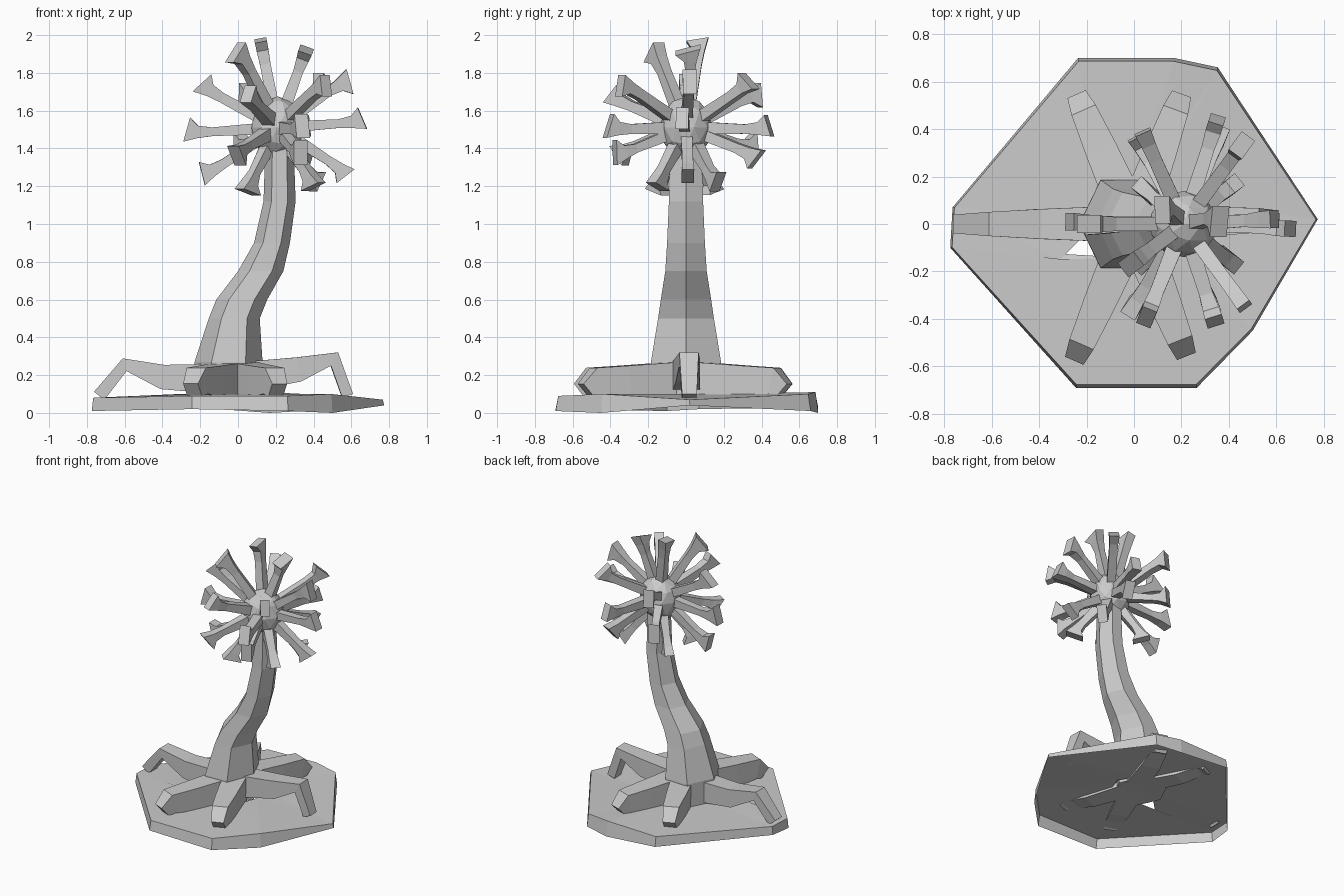
import bpy, bmesh, math, random
from mathutils import Vector

if "Cube" in bpy.data.objects:
    bpy.data.objects.remove(bpy.data.objects["Cube"])

random.seed(4)


def finish(name, bm):
    bmesh.ops.recalc_face_normals(bm, faces=bm.faces)
    me = bpy.data.meshes.new(name)
    bm.to_mesh(me)
    bm.free()
    ob = bpy.data.objects.new(name, me)
    bpy.context.collection.objects.link(ob)
    return ob


def loft(name, sections, sides, turn=0.0):
    """Skin rings given as (centre, axis_u, axis_v); axes carry the radii."""
    bm = bmesh.new()
    rings = []
    for c, u, v in sections:
        ring = []
        for i in range(sides):
            a = turn + 2 * math.pi * i / sides
            ring.append(bm.verts.new(Vector(c) + u * math.cos(a) + v * math.sin(a)))
        rings.append(ring)
    for r0, r1 in zip(rings, rings[1:]):
        for i in range(sides):
            j = (i + 1) % sides
            bm.faces.new((r0[i], r0[j], r1[j], r1[i]))
    bm.faces.new(rings[0])
    bm.faces.new(rings[-1])
    return finish(name, bm)


X, Y, Z = Vector((1, 0, 0)), Vector((0, 1, 0)), Vector((0, 0, 1))

# ground slab: faceted open shell with a gap beside the trunk
rim = [(0.79, 0.02), (0.36, 0.66), (0.17, 0.70), (-0.24, 0.70), (-0.78, 0.07),
       (-0.79, -0.10), (-0.25, -0.69), (0.27, -0.69), (0.51, -0.45)]
top_z = [0.07, 0.10, 0.11, 0.10, 0.08, 0.08, 0.09, 0.09, 0.10]
low_z = [0.04, 0.01, 0.0, 0.03, 0.02, 0.01, 0.02, 0.01, 0.0]
bm = bmesh.new()
low = [bm.verts.new((x * 0.98, y, z)) for (x, y), z in zip(rim, low_z)]
top = [bm.verts.new((x * 0.97, y * 0.98, z)) for (x, y), z in zip(rim, top_z)]
inner = []
for i, (x, y) in enumerate(rim):
    p = Vector((x, y)).normalized() * 0.15
    if i == 5:
        p = Vector((-0.31, -0.15))
    inner.append(bm.verts.new((p.x, p.y, 0.10)))
for i in range(9):
    j = (i + 1) % 9
    bm.faces.new((low[i], low[j], top[j], top[i]))
    bm.faces.new((top[i], top[j], inner[j]))
    bm.faces.new((top[i], inner[j], inner[i]))
finish("ground_slab", bm)

# trunk: leaning six-sided loft (centre x, z, half width x, half depth y)
trunk = [(-0.05, 0.09, 0.18, 0.20), (-0.05, 0.27, 0.18, 0.195), (-0.02, 0.50, 0.135, 0.155),
         (0.02, 0.60, 0.135, 0.14), (0.12, 0.75, 0.12, 0.115), (0.18, 0.90, 0.095, 0.105),
         (0.22, 1.12, 0.085, 0.095), (0.22, 1.42, 0.075, 0.085)]
loft("trunk", [((x, 0, z), X * a, Y * b * 1.1) for x, z, a, b in trunk], 6)


# roots: square-section limbs that run out and bend down (distance, height, half height)
def root(name, angle, path, half_w=0.06):
    d = Vector((math.cos(angle), math.sin(angle), 0))
    side = Vector((-d.y, d.x, 0))
    secs = []
    for k, (r, z, h) in enumerate(path):
        q0, q1 = path[max(k - 1, 0)], path[min(k + 1, len(path) - 1)]
        t = (d * (q1[0] - q0[0]) + Z * (q1[1] - q0[1])).normalized()
        w = half_w * (1.25 - 0.2 * k)
        n = t.cross(side)
        if n.z < 0:
            n = -n
        secs.append((d * r + Z * z, side * w * 1.414, n * h * 1.414))
    loft(name, secs, 4, math.pi / 4)


root("root_left", math.pi, [(0.10, 0.18, .08), (0.40, 0.19, .065), (0.60, 0.255, .035), (0.735, 0.09, .035)])
root("root_right", 0.03, [(0.03, 0.19, .08), (0.32, 0.23, .065), (0.51, 0.285, .04), (0.58, 0.09, .03)])
for name, x, y in [("root_front_left", -0.24, -0.55), ("root_front_right", 0.21, -0.53),
                   ("root_back_left", -0.23, 0.52), ("root_back_right", 0.19, 0.52)]:
    length = math.hypot(x, y)
    root(name, math.atan2(y, x), [(0.05, 0.18, .09), (length * 0.6, 0.165, .085),
                                  (length * 0.9, 0.17, .07), (length, 0.12, .045)], 0.065)

# crown core: faceted ball
core_c = Vector((0.21, 0, 1.51))
bm = bmesh.new()
bmesh.ops.create_icosphere(bm, subdivisions=2, radius=1)
for v in bm.verts:
    v.co = core_c + Vector((v.co.x * 0.145, v.co.y * 0.14, v.co.z * 0.165))
finish("crown_core", bm)


# crown branches: tapered four-sided limbs with flared, tilted heads
def branch(name, tip):
    tip = Vector(tip)
    d = (tip - core_c).normalized()
    length = (tip - core_c).length
    side = d.cross(Z) if abs(d.z) < 0.85 else d.cross(Y)
    side.normalize()
    up = side.cross(d)
    bend = random.choice((-1, 1)) * 0.02
    secs = []
    for t, u, v, off, tilt in [(0.24, .045, .045, 0, 0), (0.72, .038, .034, 0, 0),
                               (0.88, .045, .045, 0.2, 0.1), (1.0, .05, .085, 1, 0.35)]:
        w = random.uniform(0.9, 1.1)
        lean = up - d * tilt * math.copysign(1, bend)
        secs.append((core_c + d * length * t + up * bend * off, side * u * w, lean * v * w))
    loft(name, secs, 4, math.pi / 4)


tips = [
    (0.12, 0.08, 1.97), (0.00, -0.16, 1.92), (0.36, 0.03, 1.92),
    (-0.20, 0.00, 1.73), (-0.27, 0.01, 1.48), (-0.18, -0.01, 1.25),
    (0.58, 0.02, 1.77), (0.66, -0.02, 1.54), (0.58, 0.01, 1.27),
    (0.46, 0.34, 1.74), (0.35, 0.44, 1.50), (0.36, 0.38, 1.36), (0.04, 0.38, 1.70), (0.01, 0.36, 1.40),
    (0.46, -0.34, 1.75), (0.34, -0.41, 1.50), (0.33, -0.37, 1.36), (0.05, -0.40, 1.67), (-0.01, -0.36, 1.38),
    (0.04, 0.15, 1.18), (0.41, 0.16, 1.21), (0.04, -0.16, 1.18), (0.41, -0.16, 1.21),
]
for i, p in enumerate(tips):
    branch(f"crown_branch_{i + 1:02d}", p)
